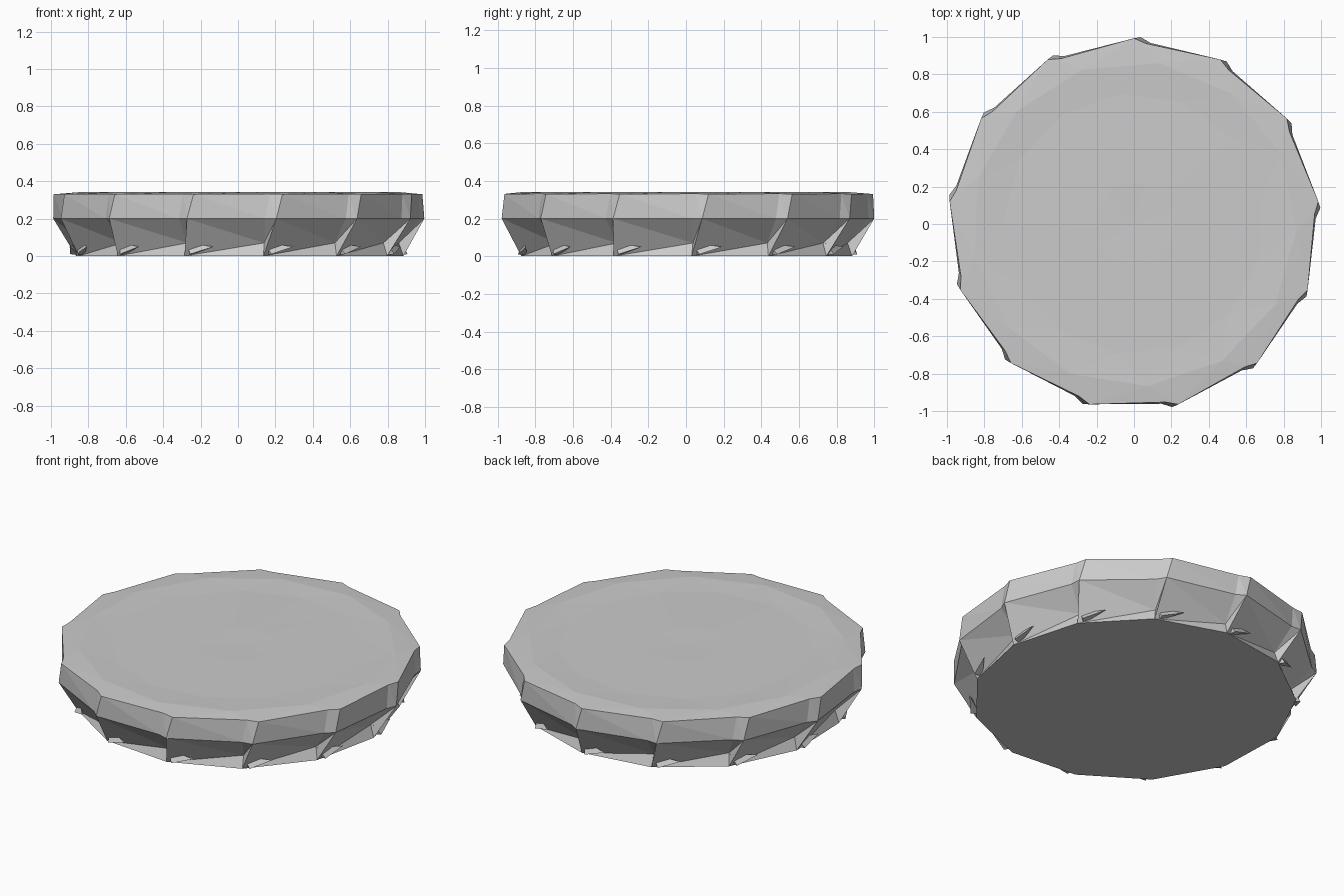
import bpy, bmesh
from math import radians, cos, sin

if "Cube" in bpy.data.objects:
    bpy.data.objects.remove(bpy.data.objects["Cube"])

N = 13                      # sides of the pinwheel disc
STEP = 360 / N


def polar(i, offset, r, z):
    a = radians(90 - STEP * i + offset)
    return (r * cos(a), r * sin(a), z)


def finish(bm, name):
    bmesh.ops.triangulate(bm, faces=[f for f in bm.faces if len(f.verts) == 4])
    bmesh.ops.recalc_face_normals(bm, faces=bm.faces[:])
    mesh = bpy.data.meshes.new(name)
    bm.to_mesh(mesh)
    bm.free()
    ob = bpy.data.objects.new(name, mesh)
    bpy.context.collection.objects.link(ob)
    return ob


# Faceted disc: every ring repeats one offset point per side
bm = bmesh.new()


def ring(offset, r, z):
    return [bm.verts.new(polar(i, offset, r, z)) for i in range(N)]


T0, T1 = ring(0, 0.993, 0.33), ring(-3.8, 0.967, 0.332)    # top rim step
M0, M1 = ring(-2, 1.0, 0.20), ring(-5.2, 0.972, 0.20)      # widest belt step
S = ring(-4.5, 0.86, 0.07)                                 # undercut start
E = ring(-STEP - 5, 0.885, 0.0)                            # foot tip
U, V = ring(-9, 0.87, 0.341), ring(-22, 0.70, 0.335)       # shallow top pleats
W = ring(-15, 0.22, 0.337)
centre = bm.verts.new((0, 0, 0.334))

for i in range(N):
    j = (i + 1) % N
    for f in (
        # rim and belt
        (T0[i], T1[i], M1[i], M0[i]),
        (T1[i], T0[j], M0[j], M1[i]),
        # slanted lower wall
        (M1[i], M0[j], S[i]),
        (M0[j], E[i], S[i]),
        (M0[j], M1[j], S[j], E[i]),
        (E[i], S[j], E[j]),
        # top surface
        (T0[i], T1[i], U[i]),
        (T1[i], T0[j], U[i]),
        (T0[j], U[j], U[i]),
        (U[i], U[j], V[i]),
        (V[i], U[j], V[j]),
        (V[i], V[j], W[i]),
        (W[i], V[j], W[j]),
        (W[i], W[j], centre),
    ):
        bm.faces.new(f)
bm.faces.new(E)             # flat underside
finish(bm, "faceted_disc")

# Small upward-facing teeth around the foot
bm = bmesh.new()
for i in range(N):
    s, q, p, e = [bm.verts.new(polar(i, *c)) for c in (
        (-4.5, 0.875, 0.07), (5.5, 0.90, 0.05),
        (-2.5, 0.91, 0.01), (-3.5, 0.86, 0.005))]
    for f in ((s, q, p), (p, q, e), (p, e, s), (s, e, q)):
        bm.faces.new(f)
finish(bm, "foot_teeth")
